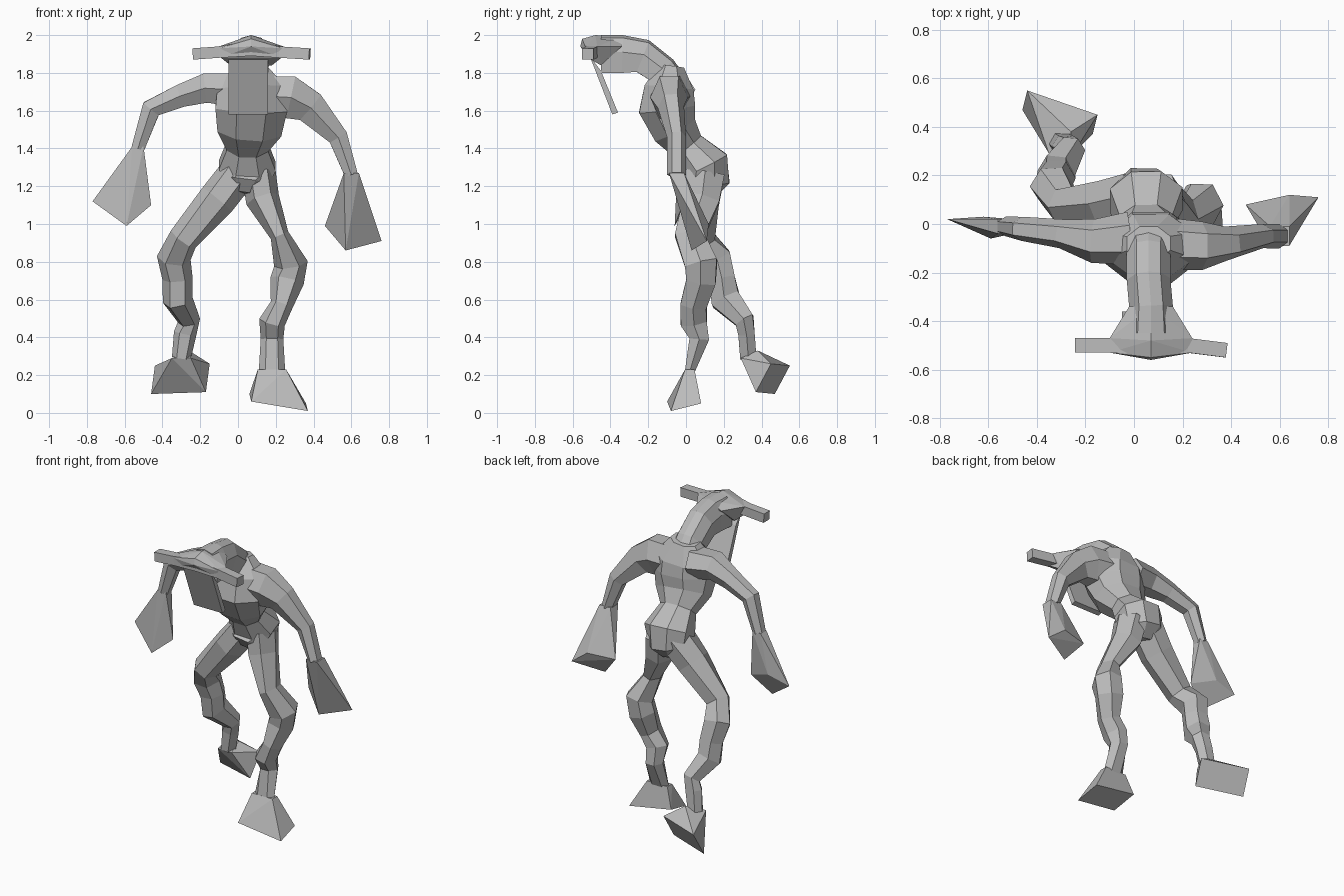
import bpy
import bmesh
from math import cos, sin, tau
from mathutils import Vector

default_cube = bpy.data.objects.get("Cube")
if default_cube:
    bpy.data.objects.remove(default_cube, do_unlink=True)

# One plain grey for the whole figure
grey = bpy.data.materials.new("plain grey")
grey.use_nodes = True
grey.diffuse_color = (0.5, 0.5, 0.5, 1)
grey.node_tree.nodes["Principled BSDF"].inputs["Base Color"].default_value = grey.diffuse_color

UNIT = 0.01  # all sizes below are in hundredths
AXIS_X = Vector((1, 0, 0))
AXIS_Y = Vector((0, 1, 0))


def polygon(sides, phase=0.0):
    """Unit cross-section with the given number of sides."""
    return [(cos(tau * (i + phase) / sides), sin(tau * (i + phase) / sides)) for i in range(sides)]


HEXAGON = polygon(6)
OCTAGON = [(u * 1.08, v * 1.08) for u, v in polygon(8, 0.5)]
SQUARE = [(-1, -1), (1, -1), (1, 1), (-1, 1)]
SKULL = [(0, 1), (-0.55, 0.85), (-1, 0.1), (-0.9, -1), (0.9, -1), (1, 0.1), (0.55, 0.85)]


def finish(name, bm):
    """Turn a bmesh into a flat-shaded grey object."""
    bmesh.ops.recalc_face_normals(bm, faces=bm.faces)
    mesh = bpy.data.meshes.new(name)
    bm.to_mesh(mesh)
    bm.free()
    mesh.materials.append(grey)
    obj = bpy.data.objects.new(name, mesh)
    bpy.context.collection.objects.link(obj)
    return obj


def loft(name, stations, section=HEXAGON, side=AXIS_X):
    """Skin a cross-section along stations of (x, y, z, width, depth)."""
    bm = bmesh.new()
    centres = [Vector(s[:3]) * UNIT for s in stations]
    last = len(centres) - 1
    rings = []
    for i, (centre, station) in enumerate(zip(centres, stations)):
        along = (centres[min(i + 1, last)] - centres[max(i - 1, 0)]).normalized()
        across = (side - along * side.dot(along)).normalized()
        up = along.cross(across)
        width, depth = station[3] * UNIT, station[4] * UNIT
        rings.append([bm.verts.new(centre + across * u * width + up * v * depth) for u, v in section])
    for lower, upper in zip(rings, rings[1:]):
        for j in range(len(section)):
            k = (j + 1) % len(section)
            bm.faces.new((lower[j], lower[k], upper[k], upper[j]))
    bm.faces.new(rings[0])
    bm.faces.new(rings[-1])
    return finish(name, bm)


def hull(name, points):
    """Wrap a faceted block around a few corners."""
    bm = bmesh.new()
    for point in points:
        bm.verts.new(Vector(point) * UNIT)
    result = bmesh.ops.convex_hull(bm, input=bm.verts)
    spare = [g for g in result["geom_interior"] if isinstance(g, bmesh.types.BMVert)]
    bmesh.ops.delete(bm, geom=spare, context="VERTS")
    bmesh.ops.dissolve_limit(bm, angle_limit=0.05, verts=bm.verts, edges=bm.edges)
    return finish(name, bm)


def flare(name, joint, width, depth, corners):
    """Hand or foot: a narrow joint widening to a four-cornered end."""
    x, y, z = joint
    start = [(x + u * width, y + v * depth, z) for u, v in SQUARE]
    return hull(name, start + corners)


# Torso, from the crotch up to the collar
loft("torso", [
    (3, 9, 116, 7, 7),
    (4, 10, 123, 13, 13),
    (5, 10, 131, 15, 13),
    (5, 1, 141, 11, 9),
    (6, -6, 150, 17, 12),
    (7, -10, 161, 19, 15),
    (7, -9, 172, 18, 13),
    (6, -8, 183, 9, 7),
], OCTAGON)

# Neck and head, with a ridged crown
loft("head", [
    (6, -6, 174, 10, 7),
    (6, -12, 181, 9, 8),
    (6, -23, 189, 9, 9),
    (7, -34, 190, 9, 10),
    (7, -45, 190, 10, 10),
], SKULL)

# Pointed brow, sloping from a central crest out to the horns
hull("brow", [(7, -34, 199), (7, -48, 200), (7, -55, 198), (7, -56, 194)]
     + [(7 + s * w, y, z) for s in (-1, 1)
        for w, y, z in ((9, -34, 194), (17, -47, 194), (17, -53, 193), (16, -52, 188), (11, -45, 184))])

# Bar-shaped horns across the brow
loft("horns", [
    (-24, -50, 190, 3, 3),
    (-10, -50, 191, 3, 3),
    (7, -50, 193, 4, 4),
    (22, -50, 191, 3, 3),
    (38, -52, 190, 3, 3),
], SQUARE, AXIS_Y)

# Long face plate hanging from the brow
hull("face_plate", [(x, y, z) for x in (-5, 16)
                    for y, z in ((-51, 189), (-45, 181), (-39, 158), (-36, 159))])

# Arms
loft("right_arm", [
    (-2, -6, 171, 11, 10),
    (-17, -7, 172, 9, 9),
    (-30, -4, 168, 6, 7),
    (-46, -2, 161, 5, 6),
    (-53, -1, 140, 4, 4),
], HEXAGON, AXIS_Y)
flare("right_hand", (-53, -1, 141), 3, 3,
      [(-77, 2, 112), (-59, -6, 99), (-46, -2, 110), (-62, 3, 116)])

loft("left_arm", [
    (10, -8, 168, 11, 12),
    (28, -9, 167, 10, 13),
    (38, -8, 162, 7, 10),
    (53, -5, 146, 5, 6),
    (60, -5, 126, 5, 4),
], HEXAGON, AXIS_Y)
flare("left_hand", (60, -5, 127), 4, 4,
      [(46, 8, 99), (57, 3, 86), (76, 11, 91), (64, 12, 100)])

# Legs: one planted, one trailing behind
loft("left_leg", [
    (11, 10, 127, 9, 12),
    (13, 8, 113, 9, 11),
    (22, 2, 94, 5, 9),
    (28, 8, 79, 9, 10),
    (26, 8, 70, 9, 9),
    (23, 4, 57, 6, 8),
    (18, 4, 48, 7, 8),
    (18, 7, 39, 6, 6),
    (18, 2, 22, 7, 3),
])
flare("left_foot", (18, 2, 23), 7.5, 2.5,
      [(7, -10, 6), (37, -8, 1), (36, 8, 5), (6, 7, 10)])

loft("right_leg", [
    (0, 10, 127, 10, 12),
    (-11, 8, 113, 10, 11),
    (-29, 8, 92, 8, 8),
    (-34, 16, 82, 9, 9),
    (-32, 19, 71, 8, 8),
    (-32, 21, 60, 8, 9),
    (-26, 31, 49, 6, 6),
    (-28, 32, 42, 6, 5),
    (-30, 33, 29, 5, 5),
])
flare("right_foot", (-30, 33, 29), 5, 4,
      [(-44, 55, 25), (-15, 45, 26), (-17, 37, 11), (-46, 47, 10), (-26, 38, 33)])
